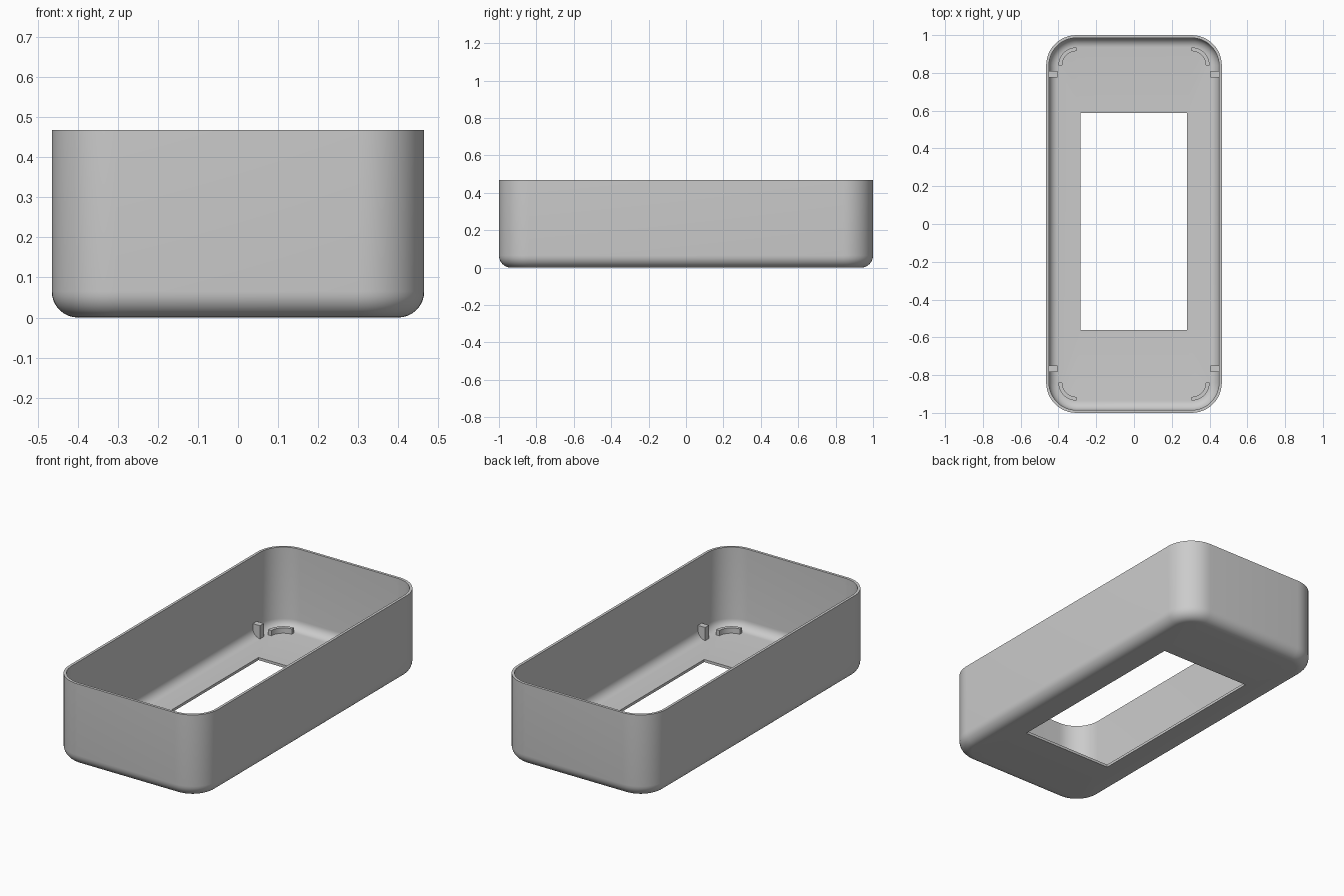
import bpy, bmesh
from math import sin, cos, pi

if "Cube" in bpy.data.objects:
    bpy.data.objects.remove(bpy.data.objects["Cube"])

HX, HY, HEIGHT = 0.465, 1.0, 0.468
CORNER, FILLET, WALL = 0.16, 0.065, 0.015
SEG = 12

grey = bpy.data.materials.new("light grey")
grey.use_nodes = True
color = (0.6, 0.6, 0.6, 1)
grey.diffuse_color = color
grey.node_tree.nodes["Principled BSDF"].inputs["Base Color"].default_value = color


def finish(name, bm):
    bmesh.ops.remove_doubles(bm, verts=bm.verts, dist=1e-5)
    bmesh.ops.recalc_face_normals(bm, faces=bm.faces)
    mesh = bpy.data.meshes.new(name)
    bm.to_mesh(mesh)
    bm.free()
    mesh.materials.append(grey)
    obj = bpy.data.objects.new(name, mesh)
    bpy.context.collection.objects.link(obj)
    bpy.ops.object.select_all(action='DESELECT')
    obj.select_set(True)
    bpy.context.view_layer.objects.active = obj
    bpy.ops.object.shade_smooth_by_angle(angle=pi / 6)
    return obj


def rounded_ring(hx, hy, radius, z, cx=0.0, cy=0.0):
    """Rounded rectangle; a zero radius collapses each corner to one point."""
    points = []
    for k, (sx, sy) in enumerate([(1, 1), (-1, 1), (-1, -1), (1, -1)]):
        for i in range(SEG + 1):
            a = (k + i / SEG) * pi / 2
            points.append((cx + sx * (hx - radius) + radius * cos(a),
                           cy + sy * (hy - radius) + radius * sin(a), z))
    return points


def extrude(name, front, back):
    """Solid between two matching outlines."""
    bm = bmesh.new()
    a = [bm.verts.new(p) for p in front]
    b = [bm.verts.new(p) for p in back]
    bm.faces.new(a)
    bm.faces.new(b)
    for i in range(len(a)):
        j = (i + 1) % len(a)
        bm.faces.new((a[i], a[j], b[j], b[i]))
    return finish(name, bm)


# Tray shell: section of (inset, height), out along the bottom and back inside
arc = [i / 8 * pi / 2 for i in range(9)]
section = [(FILLET - FILLET * sin(a), FILLET - FILLET * cos(a)) for a in arc]
section += [(0, HEIGHT), (WALL, HEIGHT)]
inner = FILLET - WALL
section += [(FILLET - inner * sin(a), FILLET - inner * cos(a)) for a in reversed(arc)]
rings = [rounded_ring(HX - d, HY - d, CORNER - d, z) for d, z in section]

# Window through the floor closes the section into a loop
rings += [rounded_ring(0.282, 0.575, 0, z, -0.002, 0.013) for z in (WALL, 0)]

bm = bmesh.new()
loops = [[bm.verts.new(p) for p in ring] for ring in rings]
for k, loop in enumerate(loops):
    after = loops[(k + 1) % len(loops)]
    for i in range(len(loop)):
        j = (i + 1) % len(loop)
        bm.faces.new((loop[i], loop[j], after[j], after[i]))
finish("tray_shell", bm)

# Curved ribs on the floor and wall tabs, one of each per corner
tab_profile = [(0.405, 0.01), (0.405, 0.09), (0.455, 0.09), (0.455, 0.05), (0.435, 0.02)]
for sx, side in ((1, "left"), (-1, "right")):
    for sy, end, tab_y in ((-1, "front", -0.766), (1, "back", 0.792)):
        angles = [i / SEG * pi / 2 for i in range(SEG + 1)]
        outline = [(r * cos(a), r * sin(a)) for r, sweep in
                   ((0.095, angles), (0.075, angles[::-1])) for a in sweep]
        flat = [(sx * (HX - CORNER + x), sy * (HY - CORNER + y)) for x, y in outline]
        extrude(f"{end}_{side}_corner_rib",
                [(x, y, 0.01) for x, y in flat], [(x, y, 0.045) for x, y in flat])
        extrude(f"{end}_{side}_wall_tab",
                [(sx * x, tab_y - 0.017, z) for x, z in tab_profile],
                [(sx * x, tab_y + 0.017, z) for x, z in tab_profile])
